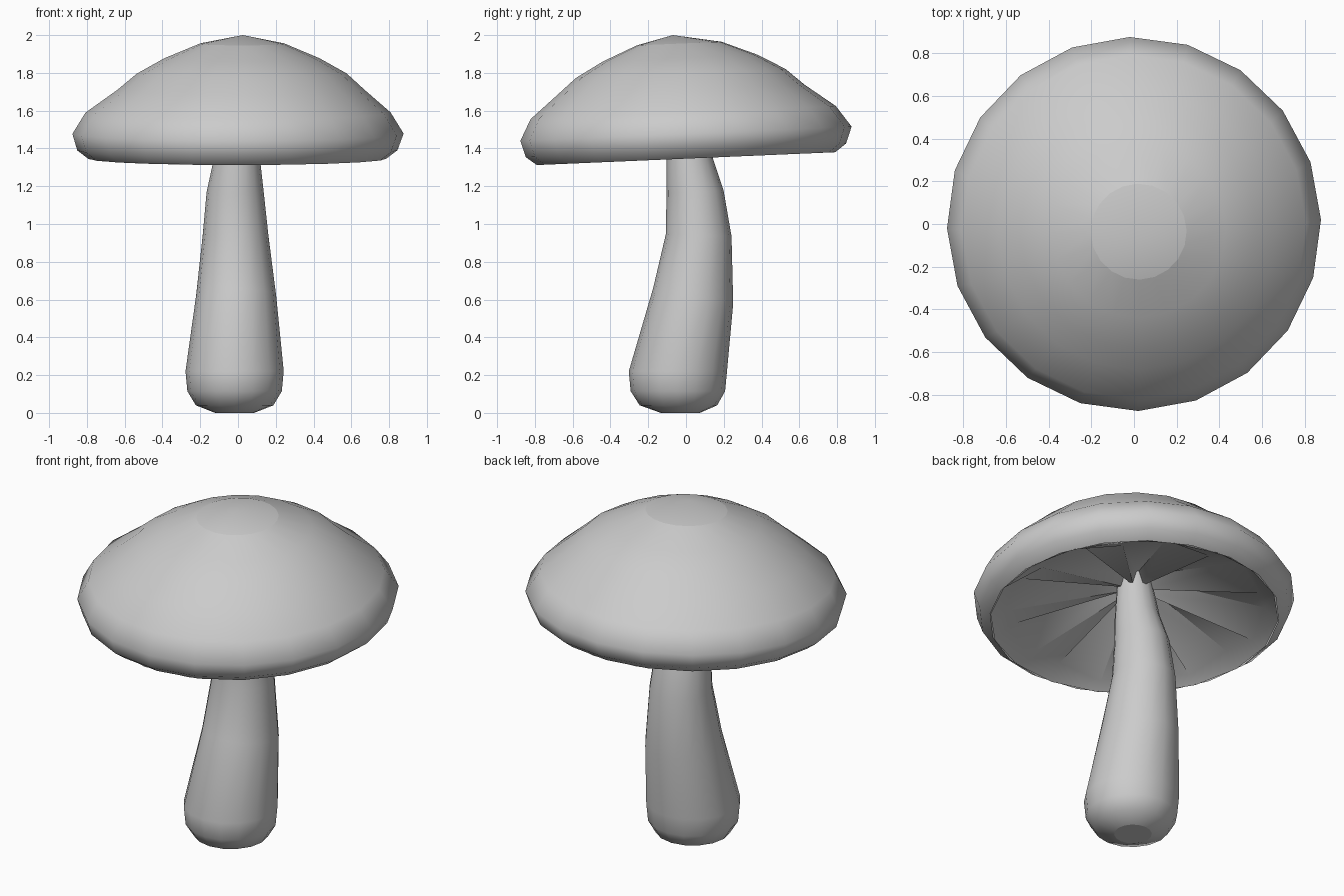
import bpy, bmesh, math

if "Cube" in bpy.data.objects:
    bpy.data.objects.remove(bpy.data.objects["Cube"])

def loft(name, rings, sides, phase=0.0, crease=70, sharp_rings=(), caps=()):
    """Skin a stack of circles (cx, cy, z, radius, slope along y, pleat); radius 0 is a pole.
    Pleat lifts every second point."""
    bm = bmesh.new()
    loops = []
    for cx, cy, z, r, slope, pleat in rings:
        n = sides if r > 0 else 1
        loop = []
        for i in range(n):
            a = phase + 2 * math.pi * i / sides
            dy = r * math.sin(a)
            loop.append(bm.verts.new((cx + r * math.cos(a), cy + dy,
                                      z + slope * dy + pleat * (i % 2))))
        loops.append(loop)
    for lo, hi in zip(loops, loops[1:]):
        for i in range(sides):
            j = (i + 1) % sides
            if len(lo) == 1:
                bm.faces.new((lo[0], hi[i], hi[j]))
            elif len(hi) == 1:
                bm.faces.new((lo[i], lo[j], hi[0]))
            else:
                bm.faces.new((lo[i], lo[j], hi[j], hi[i]))
    for k in caps:
        bm.faces.new(loops[k])
    bmesh.ops.recalc_face_normals(bm, faces=bm.faces)
    # smooth shading with sharp creases
    for f in bm.faces:
        f.smooth = True
    for e in bm.edges:
        e.smooth = e.calc_face_angle(0) < math.radians(crease)
    for k in sharp_rings:
        for i in range(sides):
            bm.edges.get((loops[k][i], loops[k][(i + 1) % sides])).smooth = False
    me = bpy.data.meshes.new(name)
    bm.to_mesh(me)
    bm.free()
    ob = bpy.data.objects.new(name, me)
    bpy.context.collection.objects.link(ob)
    return ob

# Cap: tilted dome with a rolled rim (centre x, centre y, z, radius)
T = 0.043
cap = [(.025, -.07, 2.0, 0), (.022, -.036, 1.955, .225), (.02, -.03, 1.878, .41),
       (.02, -.028, 1.797, .555), (.015, -.028, 1.71, .655), (0, -.015, 1.59, .808),
       (0, 0, 1.478, .877), (-.003, 0, 1.39, .848), (-.003, 0, 1.346, .79)]
loft("mushroom_cap", [p + (T, 0) for p in cap], 20, math.radians(1.3), sharp_rings=(1,))

# Gills: pleated shallow cone closing the underside (z, radius, pleat)
gills = [(1.346, .788, 0), (1.366, .71, .06), (1.51, .06, .08), (1.58, 0, 0)]
g = loft("gills", [(-.003, 0, z, r, T, p) for z, r, p in gills], 18, math.radians(5), crease=30)
g.data.flip_normals() if g.data.polygons[0].normal.z > 0 else None

# Stem: bent, tapering tube with a rounded foot
stem = [(-.018, -.03, 0, .103, 0), (-.018, -.04, .04, .205, 0), (-.018, -.043, .115, .25, 0),
        (-.018, -.043, .22, .26, 0), (-.01, .038, .62, .212, -.19), (-.013, .067, .94, .174, -.03),
        (-.015, .048, 1.17, .151, .05), (-.006, .02, 1.34, .123, .05), (0, 0, 1.6, .09, .05)]
loft("mushroom_stem", [p + (0,) for p in stem], 16, math.radians(90),
     sharp_rings=(0,), caps=(0, -1))
